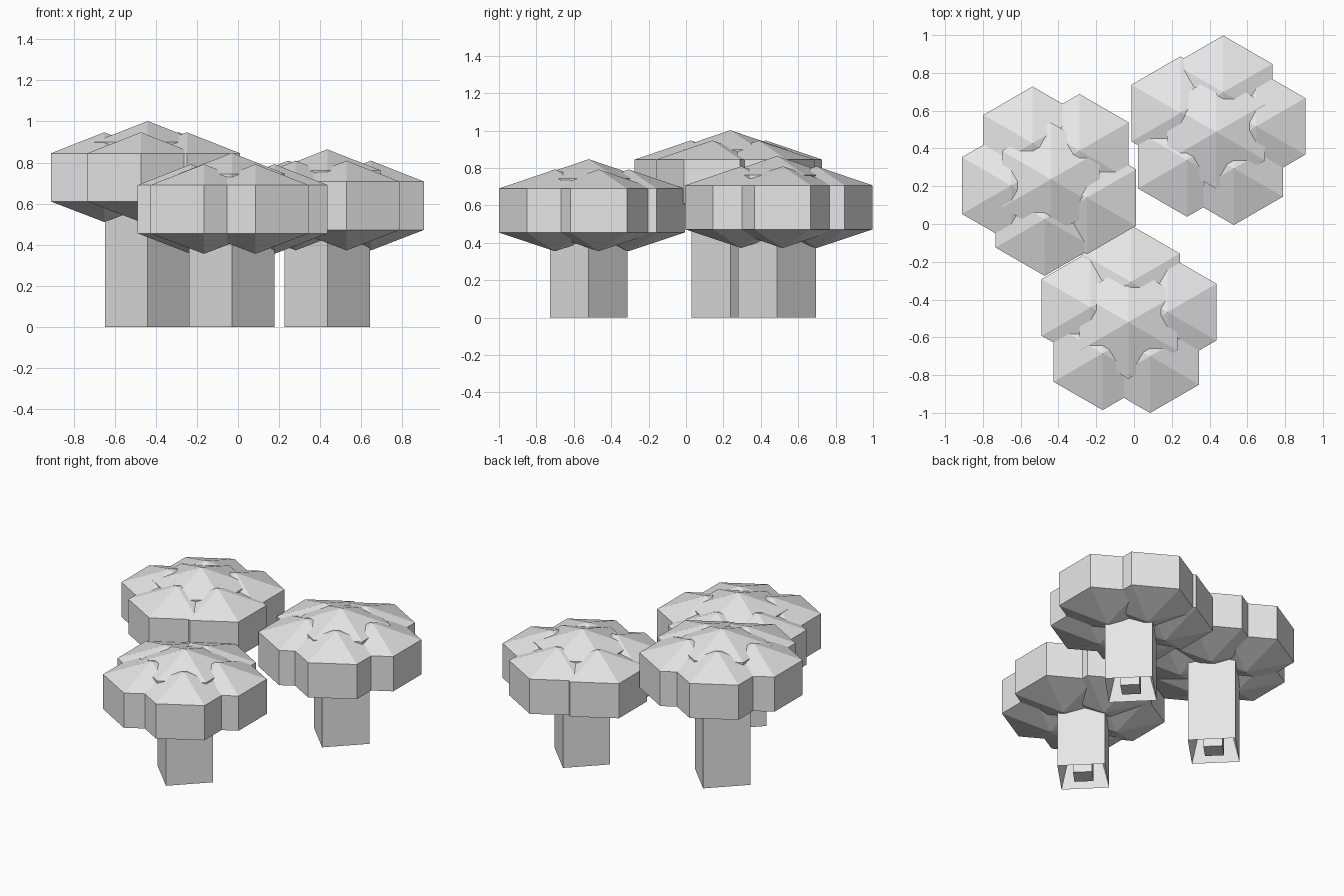
import bpy
import math

default_cube = bpy.data.objects.get("Cube")
if default_cube:
    bpy.data.objects.remove(default_cube, do_unlink=True)

grey = bpy.data.materials.new("light_grey")
grey.use_nodes = True
grey.diffuse_color = (0.8, 0.8, 0.8, 1)
grey.node_tree.nodes["Principled BSDF"].inputs["Base Color"].default_value = grey.diffuse_color


def turned_mesh(name, sides, profile):
    """Turn a (radius, height) profile around z; the ends close to a point or cap."""
    verts, faces, rings = [], [], []
    for radius, height in profile:
        count = sides if radius else 1
        rings.append([len(verts) + i for i in range(count)])
        for i in range(count):
            angle = math.pi / 2 + math.tau * i / sides
            verts.append((radius * math.cos(angle), radius * math.sin(angle), height))
    for low, high in zip(rings, rings[1:]):
        for i in range(sides):
            j = (i + 1) % sides
            corners = [low[i % len(low)], low[j % len(low)],
                       high[j % len(high)], high[i % len(high)]]
            faces.append(list(dict.fromkeys(corners)))
    mesh = bpy.data.meshes.new(name)
    mesh.from_pydata(verts, [], faces)
    mesh.materials.append(grey)
    return mesh


def place(name, mesh, location):
    part = bpy.data.objects.new(name, mesh)
    part.location = location
    bpy.context.scene.collection.objects.link(part)


# Faceted foliage lobe, measured from the top of its upright sides
RADIUS = 0.3
lobe = turned_mesh("foliage_lobe", 6,
                   [(0, -0.335), (RADIUS, -0.235), (RADIUS, 0), (0, 0.102)])

# Trees: name, trunk position, rim height, turn of the lobe ring in degrees
trees = [("front_tree", -0.03, -0.52, 0.69, 14.5),
         ("back_right_tree", -0.44, 0.237, 0.845, 45),
         ("back_left_tree", 0.435, 0.487, 0.707, 8)]

for name, x, y, rim, turn in trees:
    # Square trunk with a hollow underside and a small post inside
    trunk = turned_mesh(name + "_trunk", 4,
                        [(0, 0), (0.083, 0), (0.083, 0.36), (0.208, 0),
                         (0.208, rim - 0.15), (0, rim - 0.15)])
    place(name + "_trunk", trunk, (x, y, 0))

    # Raised middle lobe with five lobes around it
    place(name + "_middle_lobe", lobe, (x, y, rim + 0.055))
    for i in range(5):
        angle = math.radians(turn + 72 * i)
        place(f"{name}_outer_lobe_{i + 1}", lobe,
              (x + 0.214 * math.cos(angle), y + 0.214 * math.sin(angle), rim))
